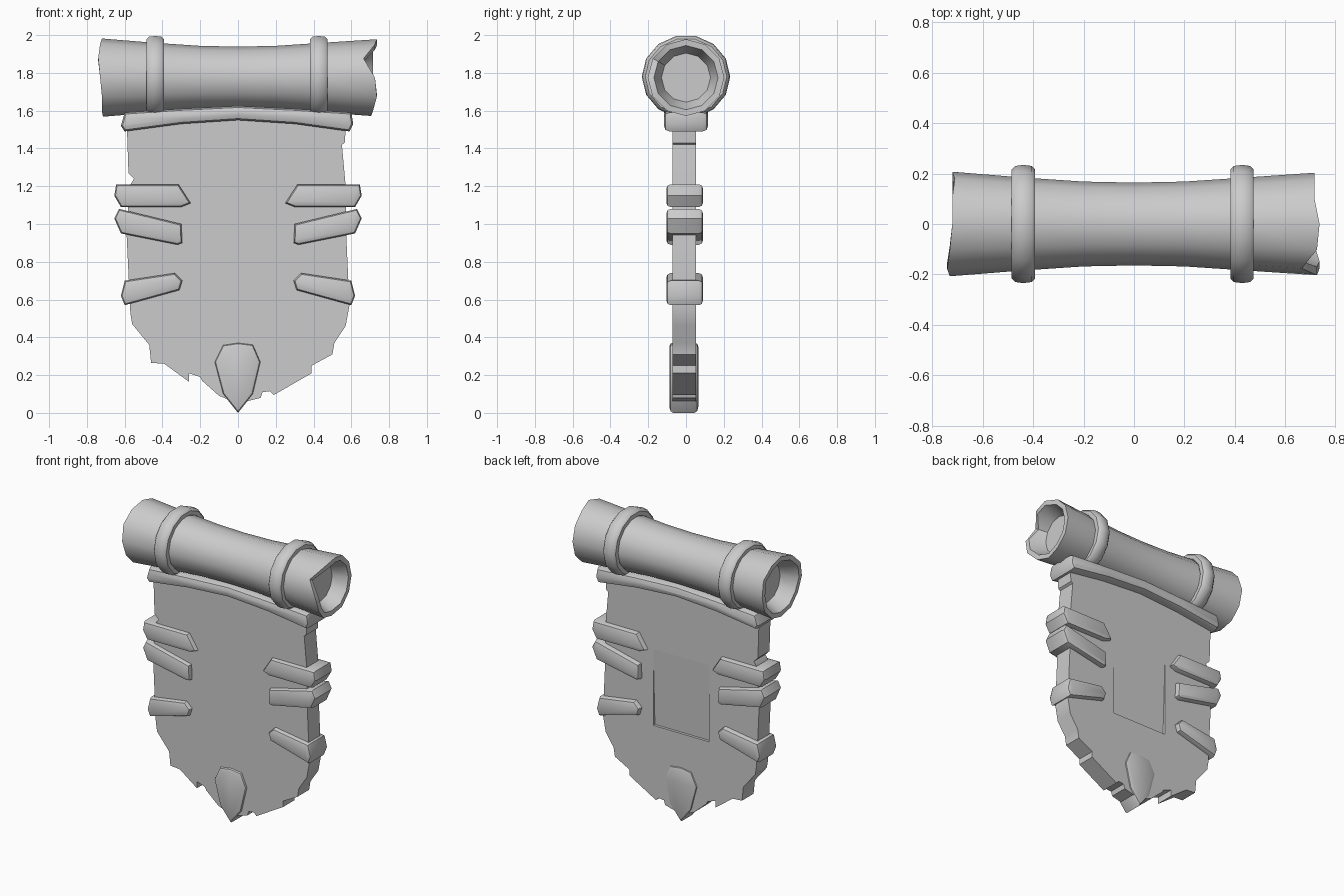
import bpy, bmesh, math
from mathutils import Matrix

if "Cube" in bpy.data.objects:
    bpy.data.objects.remove(bpy.data.objects["Cube"])


def finish(bm, name, angle=35):
    bmesh.ops.recalc_face_normals(bm, faces=bm.faces)
    me = bpy.data.meshes.new(name)
    bm.to_mesh(me)
    bm.free()
    ob = bpy.data.objects.new(name, me)
    bpy.context.collection.objects.link(ob)
    bpy.ops.object.select_all(action='DESELECT')
    ob.select_set(True)
    bpy.context.view_layer.objects.active = ob
    bpy.ops.object.shade_smooth_by_angle(angle=math.radians(angle))
    return ob


def plate(name, outline, y0, y1, bevel=0.0, segs=2):
    """Front outline (x, z) pushed through y, with rounded front and back rims."""
    bm = bmesh.new()
    front = bm.faces.new([bm.verts.new((x, y0, z)) for x, z in outline])
    ext = bmesh.ops.extrude_face_region(bm, geom=[front], use_keep_orig=True)
    for v in ext['geom']:
        if isinstance(v, bmesh.types.BMVert):
            v.co.y = y1
    bmesh.ops.recalc_face_normals(bm, faces=bm.faces)
    if bevel:
        rims = [e for e in bm.edges
                if abs(e.verts[0].co.y - e.verts[1].co.y) < 1e-5]
        bmesh.ops.bevel(bm, geom=rims, offset=bevel, segments=segs,
                        profile=0.5, affect='EDGES', clamp_overlap=True)
    return finish(bm, name)


def lathe(name, profile, n, zc, ring=False, jag=None, sy=1.0):
    """Spin (x, radius) around the x axis; jag moves the open rims."""
    bm = bmesh.new()
    loops = []
    for k, (x, r) in enumerate(profile):
        loop = []
        for i in range(n):
            a = 2 * math.pi * i / n
            dx = jag(k, i) if jag else 0
            loop.append(bm.verts.new((x + dx, r * math.cos(a) * sy,
                                      zc + r * math.sin(a))))
        loops.append(loop)
    pairs = list(zip(loops, loops[1:]))
    if ring:
        pairs.append((loops[-1], loops[0]))
    else:
        bm.faces.new(loops[0])
        bm.faces.new(loops[-1])
    for a, b in pairs:
        for i in range(n):
            j = (i + 1) % n
            bm.faces.new((a[i], a[j], b[j], b[i]))
    return finish(bm, name, 40)


# Log with flared, splintered and hollow ends
profile = [(-.62, .13), (-.72, .175), (-.72, .207), (-.44, .184), (-.2, .168),
           (0, .164), (.2, .168), (.44, .184), (.715, .203), (.715, .17), (.62, .13)]
left_jag = [0, .01, 0, 0, -.01, -.02, -.01, 0, 0, .005, 0, 0]
right_jag = [0, 0, 0, .02, .01, -.05, .01, .02, 0, -.01, 0, 0]


def splinter(k, i):
    if k in (1, 2):
        return left_jag[i]
    if k in (8, 9):
        return right_jag[i]
    return 0


lathe("log", profile, 12, 1.775, jag=splinter)

# Rope rings around the log
for side, cx in (("left", -.438), ("right", .428)):
    section = [(cx + .048 * math.copysign(abs(math.cos(t)) ** .7, math.cos(t)),
                .19 + .031 * math.copysign(abs(math.sin(t)) ** .7, math.sin(t)))
               for t in (2 * math.pi * (k + .5) / 10 for k in range(10))]
    lathe("ring_" + side, section, 14, 1.78, ring=True, sy=1.06)

# Arched rail under the log
plate("top_rail", [(-.6, 1.49), (-.3, 1.53), (0, 1.55), (.3, 1.53), (.59, 1.49),
                   (.61, 1.53), (.6, 1.59), (.3, 1.61), (0, 1.625), (-.3, 1.61),
                   (-.6, 1.59), (-.62, 1.52)], -.117, .117, .028)

# Hanging board with a chipped outline
outline = [(-.59, 1.57), (-.58, 1.27), (-.55, 1.24), (-.575, 1.2), (-.59, .95),
           (-.57, .53), (-.56, .47), (-.47, .36), (-.46, .265), (-.39, .26),
           (-.26, .165), (-.26, .21), (-.2, .19), (-.19, .17), (-.1, .09),
           (0, .05), (.12, .08), (.13, .11), (.17, .115), (.19, .095),
           (.39, .21), (.39, .25), (.5, .31), (.51, .37), (.57, .46),
           (.59, .57), (.575, .9), (.57, 1.2), (.55, 1.42), (.565, 1.43),
           (.575, 1.57)]
board = plate("board", outline, -.072, .053)

# Shallow sloping dent in the back of the board
cutter = plate("dent_cutter", [(.035, .6), (.054, 1.15), (.2, 1.15), (.2, .6)], -.21, .21)
cutter.data.transform(Matrix.Rotation(-math.pi / 2, 4, 'Z') @ Matrix.Scale(-1, 4, (0, 1, 0))
                      @ Matrix.Scale(-1, 4, (1, 0, 0)))
cutter.data.update()
cutter.hide_render = True
cut = board.modifiers.new("dent", 'BOOLEAN')
cut.operation = 'DIFFERENCE'
cut.solver = 'EXACT'
cut.object = cutter
bpy.context.view_layer.objects.active = board
bpy.ops.object.modifier_apply(modifier="dent")
bpy.data.objects.remove(cutter)

# Clamps gripping both side edges
clamps = {
    "upper": [(.655, 1.15), (.645, 1.21), (.315, 1.21), (.25, 1.11), (.3, 1.09), (.62, 1.09)],
    "middle": [(.655, 1.03), (.63, 1.08), (.3, 1.0), (.295, .9), (.32, .89), (.62, .95)],
    "lower": [(.62, .62), (.6, .7), (.335, .74), (.295, .7), (.31, .65), (.6, .57)],
}
for level, pts in clamps.items():
    for side, s in (("left", -1), ("right", 1)):
        plate(f"clamp_{level}_{side}", [(s * x, z) for x, z in pts], -.104, .09, .022)

# Pointed tip at the bottom
plate("bottom_tip", [(-.08, .36), (0, .372), (.08, .362), (.12, .27), (.08, .1),
                     (0, 0), (-.08, .1), (-.125, .27)], -.088, .065, .02)
